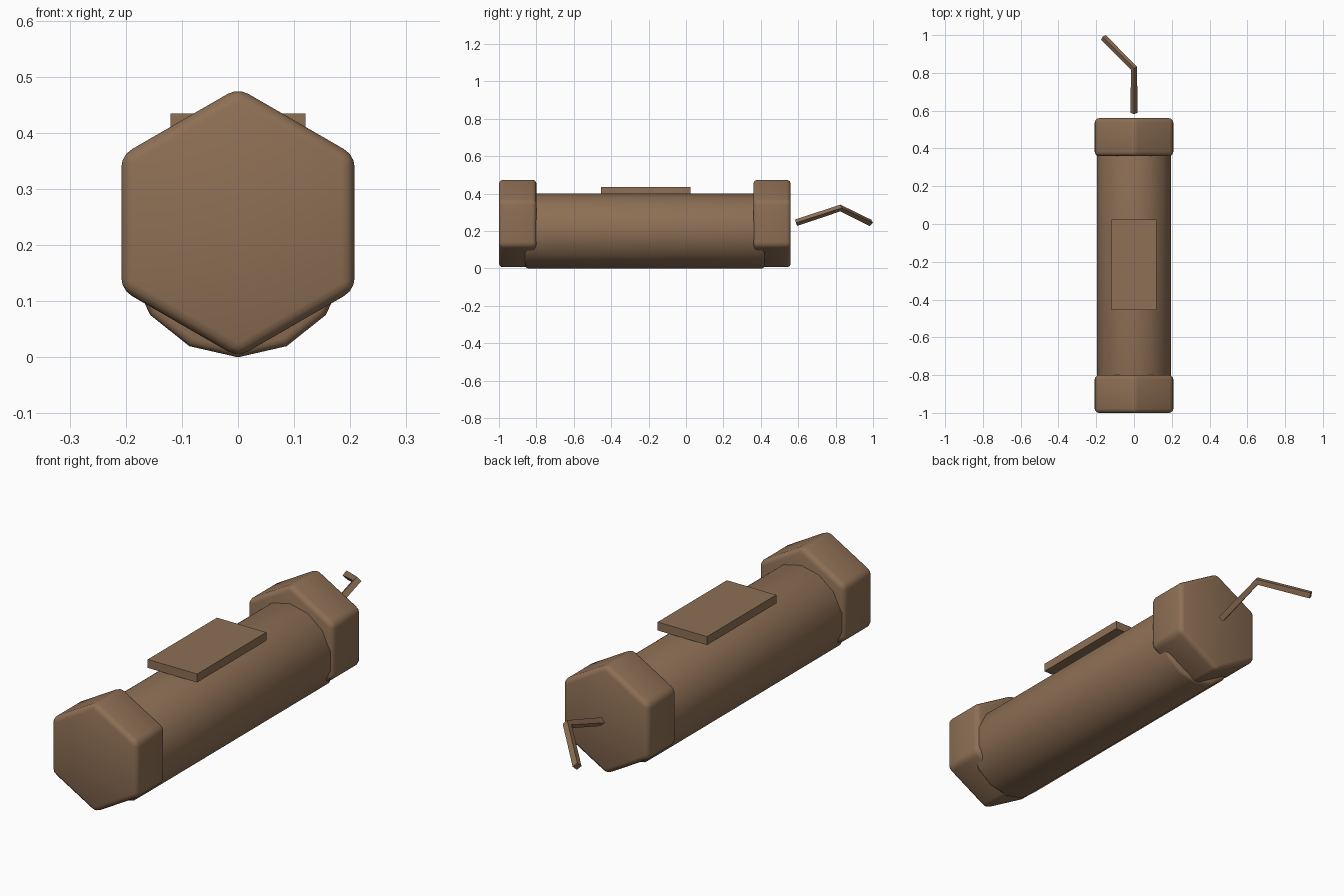
import bpy, bmesh, math
from mathutils import Vector

if "Cube" in bpy.data.objects:
    bpy.data.objects.remove(bpy.data.objects["Cube"])

brown = bpy.data.materials.new("warm brown")
brown.diffuse_color = (0.27, 0.16, 0.09, 1)
brown.use_nodes = True
brown.node_tree.nodes["Principled BSDF"].inputs["Base Color"].default_value = brown.diffuse_color


def finish(obj, name, smooth=None):
    obj.name = name
    obj.data.materials.append(brown)
    if smooth:
        bpy.ops.object.select_all(action='DESELECT')
        obj.select_set(True)
        bpy.context.view_layer.objects.active = obj
        bpy.ops.object.shade_smooth_by_angle(angle=math.radians(smooth))


def prism(name, sides, radius, y0, y1, z, bevel):
    """Polygonal drum lying along y with a corner pointing straight down."""
    bm = bmesh.new()
    ring = []
    for y in (y0, y1):
        ring.append([bm.verts.new((radius * math.sin(2 * math.pi * i / sides), y,
                                   z - radius * math.cos(2 * math.pi * i / sides)))
                     for i in range(sides)])
    for i in range(sides):
        j = (i + 1) % sides
        bm.faces.new((ring[0][i], ring[0][j], ring[1][j], ring[1][i]))
    bm.faces.new(ring[0])
    bm.faces.new(ring[1])
    bmesh.ops.recalc_face_normals(bm, faces=bm.faces)
    # round only the hard corners
    hard = [e for e in bm.edges if e.calc_face_angle() > math.radians(30)]
    bmesh.ops.bevel(bm, geom=hard, offset=bevel, segments=3, profile=0.5, affect='EDGES')
    me = bpy.data.meshes.new(name)
    bm.to_mesh(me)
    bm.free()
    obj = bpy.data.objects.new(name, me)
    bpy.context.collection.objects.link(obj)
    finish(obj, name, 40)


# Tube body and the two hexagonal end caps
prism("tube_body", 14, 0.2, -0.86, 0.42, 0.2, 0.015)
prism("front_cap", 6, 0.24, -1.0, -0.8, 0.24, 0.022)
prism("back_cap", 6, 0.24, 0.36, 0.56, 0.24, 0.022)

# Flat label plate on top
bpy.ops.mesh.primitive_cube_add(size=1, location=(0, -0.215, 0.416))
plate = bpy.context.object
plate.scale = (0.24, 0.48, 0.037)
finish(plate, "top_plate")

# Bent fuse with a diamond section
path = [Vector(p) for p in ((0, 0.588, 0.244), (0, 0.825, 0.323), (-0.162, 0.987, 0.243))]
d0, d1 = (path[1] - path[0]).normalized(), (path[2] - path[1]).normalized()
bm = bmesh.new()
rings = []
for p, t in zip(path, (d0, (d0 + d1).normalized(), d1)):
    side = t.cross(Vector((0, 0, 1))).normalized()
    up = side.cross(t)
    rings.append([bm.verts.new(p + 0.018 * v) for v in (side, up, -side, -up)])
for a, b in zip(rings, rings[1:]):
    for i in range(4):
        j = (i + 1) % 4
        bm.faces.new((a[i], a[j], b[j], b[i]))
bm.faces.new(rings[0])
bm.faces.new(rings[-1])
bmesh.ops.recalc_face_normals(bm, faces=bm.faces)
me = bpy.data.meshes.new("fuse")
bm.to_mesh(me)
bm.free()
fuse = bpy.data.objects.new("fuse", me)
bpy.context.collection.objects.link(fuse)
finish(fuse, "fuse")
